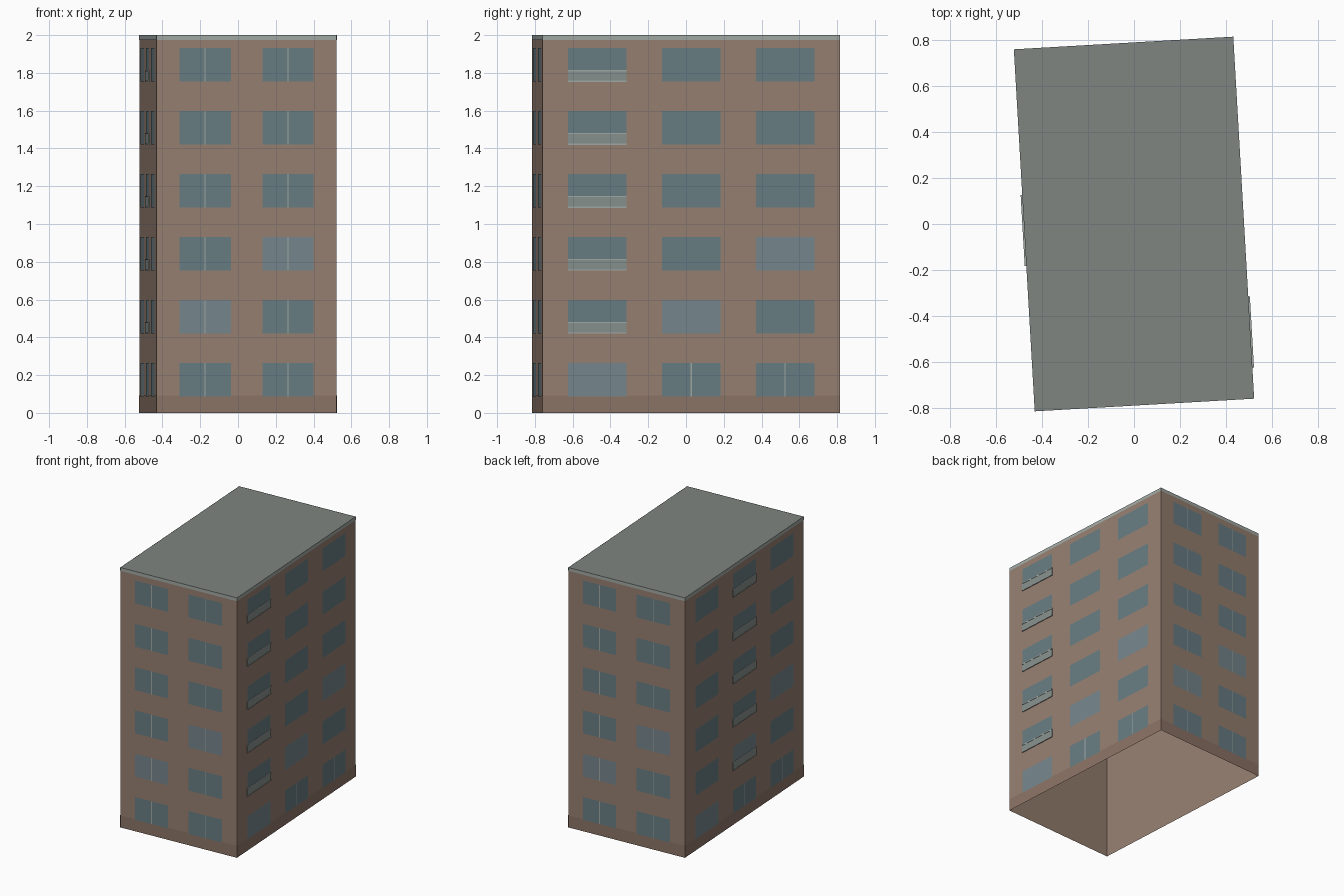
import bpy, bmesh, math
from mathutils import Matrix, Vector

if "Cube" in bpy.data.objects:
    bpy.data.objects.remove(bpy.data.objects["Cube"])

W, D, H = 0.956, 1.577, 2.0          # footprint and height
FLOORS, PITCH = 6, 2.0 / 6
WIN_Z, WIN_H = 0.088, 0.176
TURN = math.radians(3.3)             # whole block is slightly turned


def material(name, rgb):
    m = bpy.data.materials.new(name)
    m.diffuse_color = (*rgb, 1)
    m.use_nodes = True
    m.node_tree.nodes["Principled BSDF"].inputs["Base Color"].default_value = m.diffuse_color
    return m


WALL = material("wall", (0.31, 0.215, 0.165))
BASE = material("base", (0.265, 0.175, 0.135))
ROOF = material("roof", (0.21, 0.235, 0.22))
TRIM = material("trim", (0.36, 0.40, 0.375))
GLASS = material("glass", (0.14, 0.207, 0.23))
PALE = material("pale_glass", (0.18, 0.24, 0.265))
PANEL = material("balcony_panel", (0.24, 0.285, 0.27))


def wall_frame(angle, dist):
    """Local x runs along the wall, -y points outwards."""
    return Matrix.Rotation(TURN + angle, 4, 'Z') @ Matrix.Translation((0, -dist, 0))


def make(name, mat, frame, plates):
    """Plates: (u0, u1, z0, z1, out, solid); solid ones are boxes back to the wall."""
    bm = bmesh.new()
    for u0, u1, z0, z1, out, solid in plates:
        if solid:
            box = Matrix.Translation(((u0 + u1) / 2, -out / 2, (z0 + z1) / 2))
            size = Matrix.Diagonal((u1 - u0, out, z1 - z0, 1))
            bmesh.ops.create_cube(bm, size=1, matrix=frame @ box @ size)
        else:
            pts = ((u0, z0), (u1, z0), (u1, z1), (u0, z1))
            bm.faces.new([bm.verts.new(frame @ Vector((u, -out, z))) for u, z in pts])
    me = bpy.data.meshes.new(name)
    bm.to_mesh(me)
    bm.free()
    me.materials.append(mat)
    bpy.context.collection.objects.link(bpy.data.objects.new(name, me))


def facade(side, angle, width, dist, cols, spacing, win_w, balcony_col):
    f = wall_frame(angle, dist)
    h = width / 2
    make(side + "_wall", WALL, f, [(-h, h, 0, H, 0, False)])
    make(side + "_base_band", BASE, f, [(-h, h, 0, 0.093, 0.001, False)])
    make(side + "_roof_edge", TRIM, f, [(-h, h, H - 0.025, H, 0.001, False)])
    glass, pale, bars, panels, rails = [], [], [], [], []
    for floor in range(FLOORS):
        z = WIN_Z + floor * PITCH
        for c in range(cols):
            u = (c - (cols - 1) / 2) * spacing
            a, b = u - win_w / 2, u + win_w / 2
            is_pale = floor == c + (1 if cols == 2 else 0)
            (pale if is_pale else glass).append((a, b, z, z + WIN_H, 0.002, False))
            # centre bars: all end windows, and ground floor of the long sides
            if cols == 2 or (floor == 0 and c > 0):
                bars.append((u - 0.003, u + 0.003, z, z + WIN_H, 0.003, False))
            # shallow balcony guards
            if c == balcony_col and floor > 0:
                panels.append((a, b, z, z + 0.06, 0.005, True))
                rails.append((a, b, z + 0.054, z + 0.061, 0.007, True))
                rails.append((a, b, z - 0.002, z + 0.004, 0.007, True))
    make(side + "_windows", GLASS, f, glass)
    make(side + "_pale_windows", PALE, f, pale)
    make(side + "_window_bars", TRIM, f, bars)
    if panels:
        make(side + "_balcony_panels", PANEL, f, panels)
        make(side + "_balcony_rails", TRIM, f, rails)


# four facades
facade("front", 0, W, D / 2, 2, 0.44, 0.272, None)
facade("back", math.pi, W, D / 2, 2, 0.44, 0.272, None)
facade("right", math.pi / 2, D, W / 2, 3, 0.498, 0.31, 0)
facade("left", -math.pi / 2, D, W / 2, 3, 0.498, 0.31, 1)

# flat roof; the underside of the block stays open
tip = Matrix.Rotation(TURN, 4, 'Z') @ Matrix.Translation((0, 0, H)) @ Matrix.Rotation(-math.pi / 2, 4, 'X')
make("roof", ROOF, tip, [(-W / 2, W / 2, -D / 2, D / 2, 0, False)])
